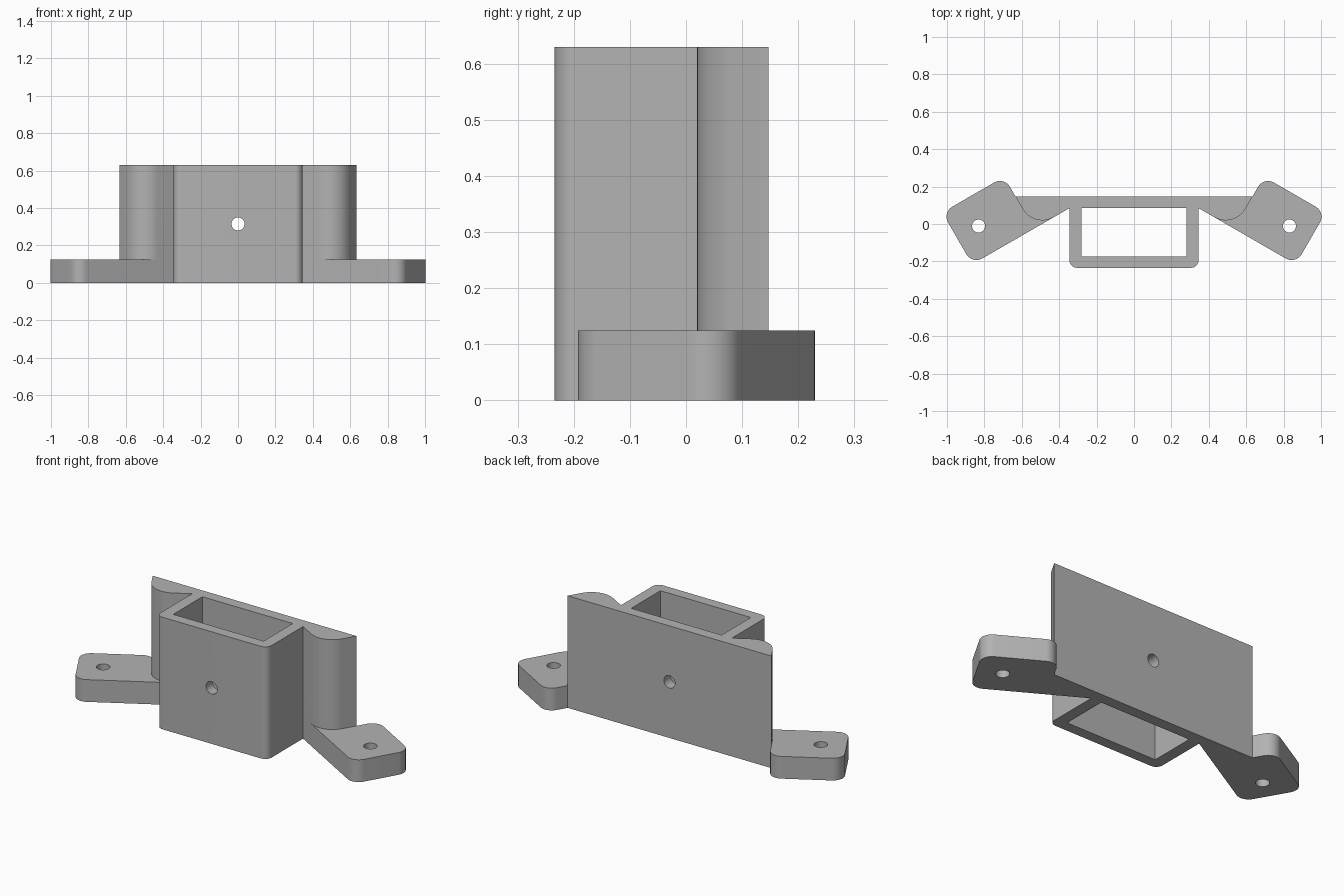
import bpy, bmesh, math
from mathutils import Vector

cube = bpy.data.objects.get("Cube")
if cube:
    bpy.data.objects.remove(cube, do_unlink=True)

grey = bpy.data.materials.new("plain grey")
grey.use_nodes = True
colour = (0.45, 0.45, 0.45, 1)
grey.diffuse_color = colour
grey.node_tree.nodes["Principled BSDF"].inputs["Base Color"].default_value = colour

HEIGHT, TAB_HEIGHT, BACK = 0.63, 0.125, 0.147
LEFT, RIGHT, LOW, HIGH = 0.475, 0.857, 0.246, 0.566   # tab edges along its own axes
WING_R, TAB_R, HOLE_R = 0.12, 0.0625, 0.035
TILT = math.radians(-30)


def tilted(u, v):
    """Tab axes to model x, y."""
    c, s = math.cos(TILT), math.sin(TILT)
    return u * c - v * s, u * s + v * c


def rounded(corners, steps=14):
    """Outline of (x, y, radius) corners with arcs at the rounded ones."""
    out = []
    for i, (x, y, r) in enumerate(corners):
        p = Vector((x, y))
        if r == 0:
            out.append(p)
            continue
        a = (Vector(corners[i - 1][:2]) - p).normalized()
        b = (Vector(corners[(i + 1) % len(corners)][:2]) - p).normalized()
        half = a.angle(b) / 2
        centre = p + (a + b).normalized() * (r / math.sin(half))
        start = p + a * (r / math.tan(half)) - centre
        end = p + b * (r / math.tan(half)) - centre
        sweep = start.angle(end)
        for k in range(steps + 1):
            t = k / steps
            out.append(centre + (start * math.sin((1 - t) * sweep)
                                 + end * math.sin(t * sweep)) / math.sin(sweep))
    return out


def prism(name, outline, z0, z1):
    bm = bmesh.new()
    face = bm.faces.new([bm.verts.new((p[0], p[1], z0)) for p in outline])
    top = bmesh.ops.extrude_face_region(bm, geom=[face])["geom"]
    bmesh.ops.translate(bm, vec=(0, 0, z1 - z0),
                        verts=[g for g in top if isinstance(g, bmesh.types.BMVert)])
    bmesh.ops.recalc_face_normals(bm, faces=bm.faces)
    mesh = bpy.data.meshes.new(name)
    bm.to_mesh(mesh)
    bm.free()
    mesh.materials.append(grey)
    obj = bpy.data.objects.new(name, mesh)
    bpy.context.collection.objects.link(obj)
    return obj


def circle(x, y, r, n=32):
    return [(x + r * math.cos(math.tau * i / n), y + r * math.sin(math.tau * i / n))
            for i in range(n)]


def combine(target, other, operation):
    """Apply a boolean and discard the second solid."""
    other.hide_render = True
    mod = target.modifiers.new(operation.lower(), "BOOLEAN")
    mod.operation, mod.solver, mod.object = operation, "EXACT", other
    bpy.context.view_layer.objects.active = target
    bpy.ops.object.modifier_apply(modifier=mod.name)
    bpy.data.objects.remove(other, do_unlink=True)


# Socket body with back plate and rounded wings
plate_end = tilted(LEFT, (BACK - LEFT * math.sin(TILT)) / math.cos(TILT))
root = 0.345
root_y = (LOW - root * math.sin(-TILT)) / math.cos(TILT)
right_half = [(root, -0.234, 0.04), (root, root_y, 0),
              (*tilted(LEFT, LOW), WING_R), (*plate_end, 0)]
left_half = [(-x, y, r) for x, y, r in reversed(right_half)]
bracket = prism("socket_bracket", rounded(right_half + left_half), 0, HEIGHT)

# Angled mounting tabs, merged at the base
tab = rounded([(*tilted(LEFT - WING_R, LOW), 0), (*tilted(RIGHT, LOW), TAB_R),
               (*tilted(RIGHT, HIGH), TAB_R), (*tilted(LEFT, HIGH), TAB_R),
               (*plate_end, 0), (*tilted(0.4, 0.36), 0)])
hole_x, hole_y = tilted(0.725, 0.406)
for side in (1, -1):
    combine(bracket, prism("mounting_tab", [(side * p.x, p.y) for p in tab],
                           0, TAB_HEIGHT), "UNION")
    combine(bracket, prism("screw_hole", circle(side * hole_x, hole_y, HOLE_R),
                           -0.1, 0.3), "DIFFERENCE")

# Rectangular socket running right through
socket = [(-0.281, -0.174), (0.281, -0.174), (0.281, 0.085), (-0.281, 0.085)]
combine(bracket, prism("socket_opening", socket, -0.1, 1), "DIFFERENCE")

# Cross bore through the front and back walls
bore = prism("cross_bore", circle(0, 0, HOLE_R), -0.5, 0.5)
bore.rotation_euler.x = math.pi / 2
bore.location.z = HEIGHT / 2
bpy.context.view_layer.update()
combine(bracket, bore, "DIFFERENCE")

# Smooth the rounded walls, keep edges sharp
bpy.ops.object.select_all(action="DESELECT")
bracket.select_set(True)
bpy.context.view_layer.objects.active = bracket
bpy.ops.object.shade_smooth_by_angle(angle=math.radians(25))
